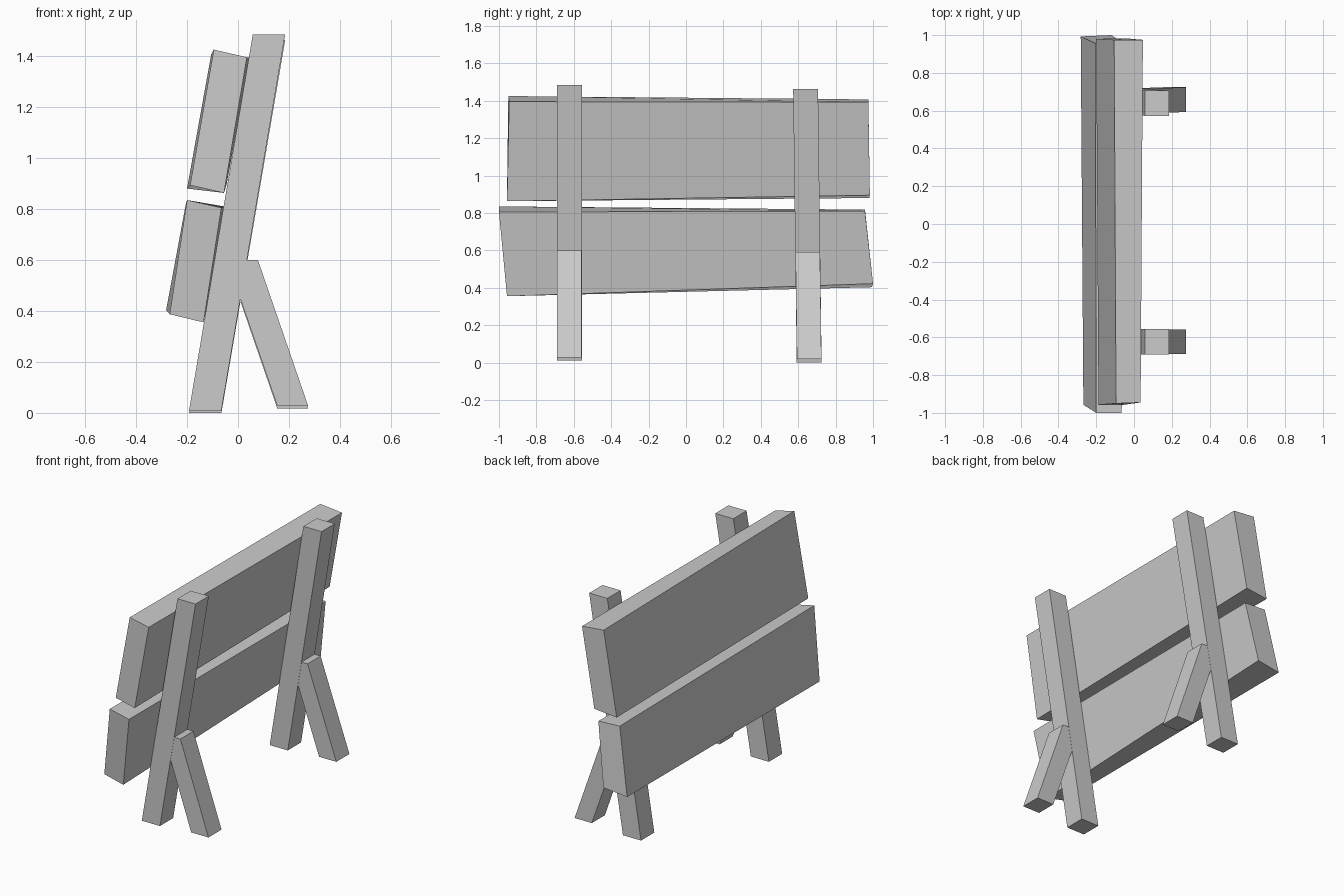
import bpy
import bmesh

cube = bpy.data.objects.get("Cube")
if cube:
    bpy.data.objects.remove(cube, do_unlink=True)

grey = bpy.data.materials.new("plain grey")
grey.use_nodes = True
grey.diffuse_color = (0.6, 0.6, 0.6, 1)
grey.node_tree.nodes["Principled BSDF"].inputs["Base Color"].default_value = (0.6, 0.6, 0.6, 1)


def beam(name, start, end):
    """Flat-faced beam joining two matching four-cornered ends."""
    bm = bmesh.new()
    a = [bm.verts.new(p) for p in start]
    b = [bm.verts.new(p) for p in end]
    bm.faces.new(a)
    bm.faces.new(b)
    for i in range(4):
        j = (i + 1) % 4
        bm.faces.new((a[i], a[j], b[j], b[i]))
    bmesh.ops.recalc_face_normals(bm, faces=bm.faces)
    mesh = bpy.data.meshes.new(name)
    bm.to_mesh(mesh)
    bm.free()
    mesh.materials.append(grey)
    obj = bpy.data.objects.new(name, mesh)
    bpy.context.collection.objects.link(obj)
    return obj


def level_end(x, y, z, width=0.127, depth=0.133):
    """Horizontal end of a post or strut, from its low x and y corner."""
    return [(x, y, z), (x + width, y, z), (x + width, y + depth, z), (x, y + depth, z)]


# Leaning posts, each with a rear strut whose top is buried in the post
for side, y_foot, y_top, foot, top in (("front", -0.69, -0.69, 0.01, 1.485),
                                       ("back", 0.592, 0.573, 0.0, 1.462)):
    beam(side + "_post", level_end(-0.192, y_foot, foot), level_end(0.058, y_top, top))
    y_mid = y_foot + (y_top - y_foot) * 0.4
    inset = 0.001
    beam(side + "_strut",
         level_end(0.154, y_foot + inset, foot + 0.018, 0.121, 0.131),
         level_end(-0.043, y_mid + inset, foot + 0.59, 0.121, 0.131))

# Slightly crooked boards: outer top, inner top, inner bottom, outer bottom
beam("upper_board",
     [(-0.095, -0.95, 1.425), (0.035, -0.945, 1.395),
      (-0.055, -0.957, 0.863), (-0.188, -0.957, 0.893)],
     [(-0.105, 0.975, 1.407), (0.047, 0.975, 1.392),
      (-0.045, 0.983, 0.895), (-0.2, 0.98, 0.88)])
beam("lower_board",
     [(-0.2, -1.0, 0.835), (-0.065, -1.0, 0.805),
      (-0.135, -0.957, 0.355), (-0.268, -0.957, 0.387)],
     [(-0.205, 0.957, 0.818), (-0.055, 0.957, 0.81),
      (-0.12, 1.0, 0.422), (-0.282, 0.993, 0.403)])
